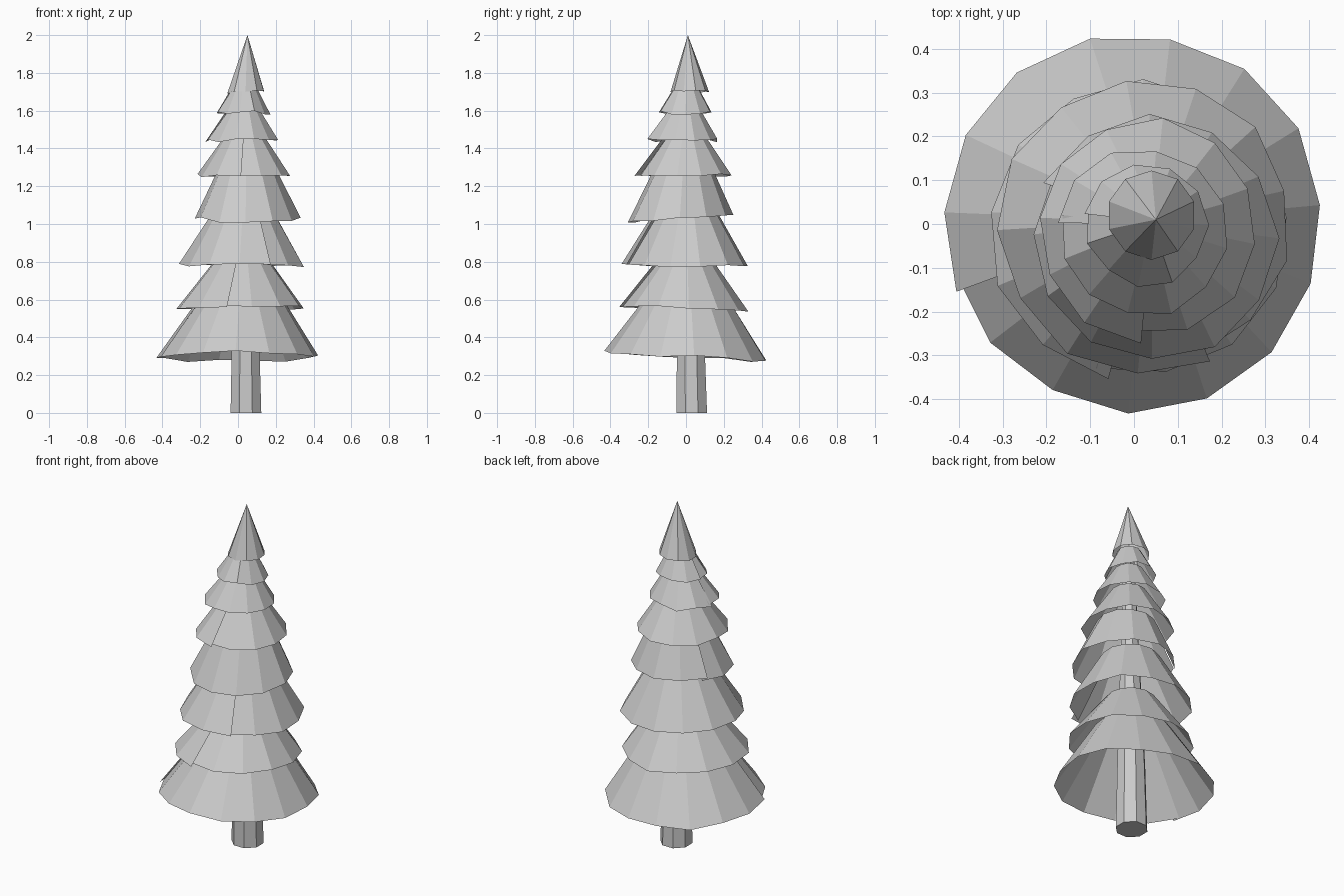
import bpy, math, random
from mathutils import Vector

if "Cube" in bpy.data.objects:
    bpy.data.objects.remove(bpy.data.objects["Cube"])

random.seed(4)


def make_object(name, verts, faces):
    mesh = bpy.data.meshes.new(name)
    mesh.from_pydata(verts, [], faces)
    mesh.update()
    obj = bpy.data.objects.new(name, mesh)
    bpy.context.collection.objects.link(obj)
    return obj


def ring(cx, cy, z, r, n):
    return [Vector((cx + r * math.cos(2 * math.pi * (i + 0.5) / n),
                    cy + r * math.sin(2 * math.pi * (i + 0.5) / n), z)) for i in range(n)]


# Tapered octagonal trunk, continuing up inside the foliage
n = 8
verts = ring(0.042, 0.03, 0, 0.088, n) + ring(0.04, 0.025, 0.4, 0.078, n) + ring(0.045, 0.01, 1.7, 0.03, n)
faces = [tuple(reversed(range(n))), tuple(range(2 * n, 3 * n))]
for k in range(2):
    for i in range(n):
        j = (i + 1) % n
        faces.append((k * n + i, k * n + j, (k + 1) * n + j, (k + 1) * n + i))
make_object("trunk", verts, faces)


def branch_skirt(name, cx, cy, r0, z0, r1, z1, sides, seam, step, tilt):
    """Open faceted skirt whose two ends overlap at a stepped seam."""
    top_x, top_y = cx * 0.6 + 0.018, cy * 0.6 + 0.004
    turn = 2 * math.pi + 0.1
    verts, faces = [], []
    for i in range(sides + 1):
        a = math.radians(seam) - 0.05 + turn * i / sides
        d = step * (i / sides - 0.5)
        r = r0 + d + random.uniform(-0.006, 0.006)
        z = z0 + random.uniform(-0.01, 0.01) + tilt * math.sin(a)
        verts.append((cx + r * math.cos(a), cy + r * math.sin(a), z))
        r = r1 + d
        verts.append((top_x + r * math.cos(a), top_y + r * math.sin(a), z1))
    for i in range(sides):
        faces.append((2 * i, 2 * i + 2, 2 * i + 3, 2 * i + 1))
    make_object(name, verts, faces)


# Foliage: centre x, y, rim radius, rim z, top radius, top z, sides, seam angle, seam step, tilt
tiers = [
    (0.00, 0.00, 0.43, 0.298, 0.205, 0.63, 15, -162, 0.008, -0.025),
    (0.015, -0.012, 0.338, 0.555, 0.135, 0.82, 13, -105, 0.02, -0.01),
    (0.028, 0.00, 0.334, 0.78, 0.16, 1.07, 13, -68, 0.02, 0.0),
    (0.045, -0.035, 0.28, 1.035, 0.155, 1.29, 12, 150, 0.012, 0.02),
    (0.035, -0.01, 0.25, 1.257, 0.095, 1.48, 12, -97, 0.015, 0.0),
    (0.022, -0.022, 0.19, 1.442, 0.075, 1.62, 12, 170, 0.01, 0.0),
    (0.028, -0.007, 0.138, 1.59, 0.06, 1.73, 11, 165, 0.008, 0.0),
]
for k, t in enumerate(tiers):
    branch_skirt(f"branch_skirt_{k + 1}", *t)

# Pointed tip cone
n = 10
verts = []
for p in ring(0.04, 0.02, 1.70, 0.102, n):
    p.z += random.uniform(-0.01, 0.01)
    verts.append(p)
verts.append(Vector((0.05, 0.01, 2.0)))
make_object("tree_tip", verts, [(i, (i + 1) % n, n) for i in range(n)])
